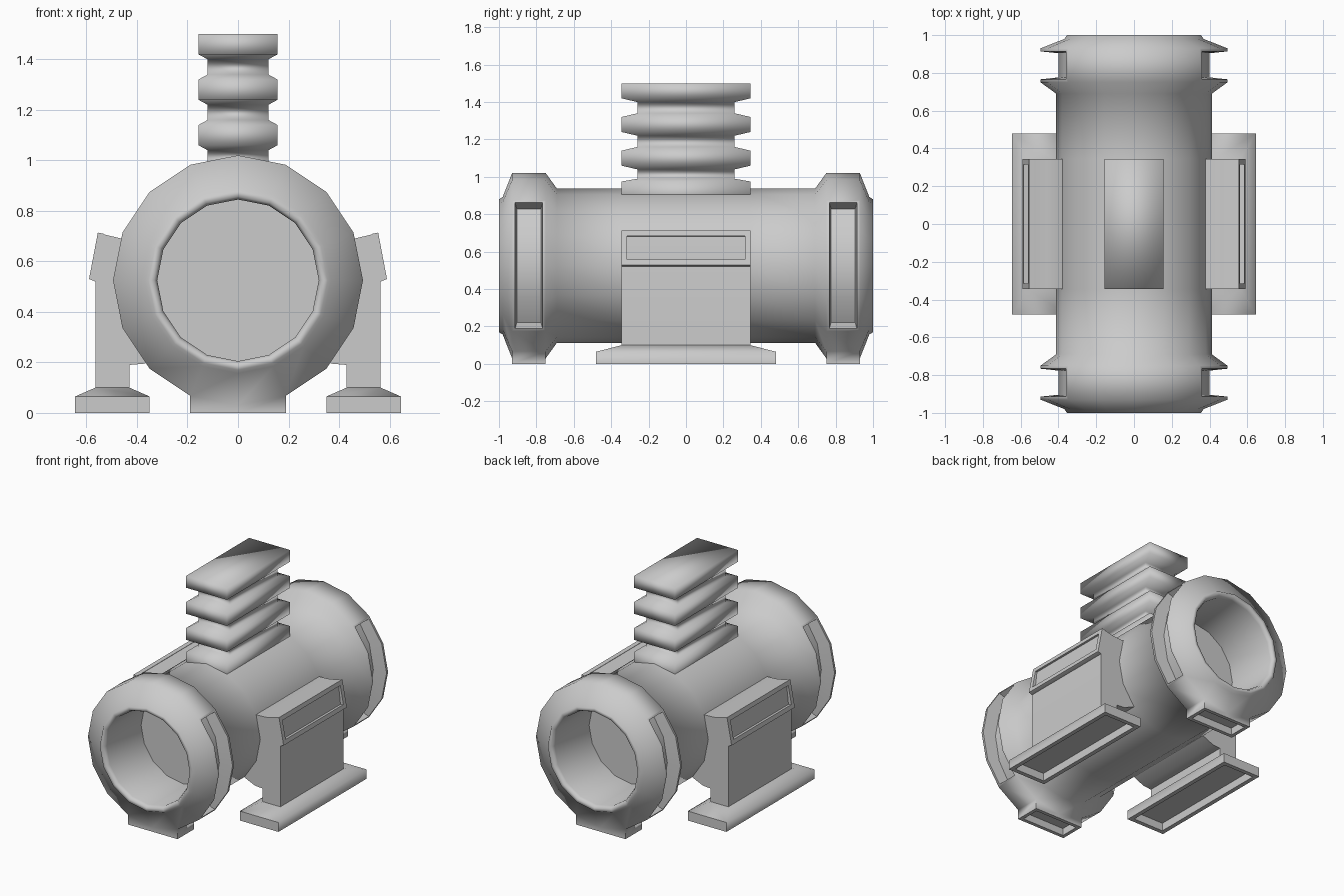
import bpy, bmesh, math
from mathutils import Vector

cube = bpy.data.objects.get("Cube")
if cube:
    bpy.data.objects.remove(cube, do_unlink=True)

grey = bpy.data.materials.new("plain grey")
grey.use_nodes = True
grey.diffuse_color = (0.6, 0.6, 0.6, 1)
grey.node_tree.nodes["Principled BSDF"].inputs["Base Color"].default_value = (0.6, 0.6, 0.6, 1)

AXIS_Z = 0.525   # height of the tube axis
SIDES = 16
HALF = 0.345     # half length of the middle block


def finish(name, bm, angle=75, mirror=False):
    bmesh.ops.recalc_face_normals(bm, faces=bm.faces)
    mesh = bpy.data.meshes.new(name)
    bm.to_mesh(mesh)
    bm.free()
    mesh.materials.append(grey)
    ob = bpy.data.objects.new(name, mesh)
    bpy.context.collection.objects.link(ob)
    bpy.ops.object.select_all(action="DESELECT")
    ob.select_set(True)
    bpy.context.view_layer.objects.active = ob
    if angle >= 180:
        bpy.ops.object.shade_smooth()
    else:
        bpy.ops.object.shade_smooth_by_angle(angle=math.radians(angle))
    if mirror:
        ob.modifiers.new("mirror", "MIRROR")
    return ob


def loft(bm, rings):
    """Skin a list of point rings and cap both ends."""
    loops = [[bm.verts.new(p) for p in ring] for ring in rings]
    for a, b in zip(loops, loops[1:]):
        for i in range(len(a)):
            j = (i + 1) % len(a)
            bm.faces.new((a[i], a[j], b[j], b[i]))
    caps = [bm.faces.new(loops[0]), bm.faces.new(loops[-1])]
    bmesh.ops.recalc_face_normals(bm, faces=bm.faces)
    return caps


def rect(cx, hx, hy, z):
    return [(cx + sx * hx, sy * hy, z) for sx, sy in ((-1, -1), (1, -1), (1, 1), (-1, 1))]


def extrude(bm, faces):
    """Extrude a face region; return its new faces and vertices."""
    geom = bmesh.ops.extrude_face_region(bm, geom=faces)["geom"]
    new_faces = [g for g in geom if isinstance(g, bmesh.types.BMFace)]
    bmesh.ops.delete(bm, geom=[f for f in faces if f.is_valid], context="FACES_ONLY")
    return new_faces, [g for g in geom if isinstance(g, bmesh.types.BMVert)]


def sink(bm, faces, margin, move):
    """Inset a face region and push it along a vector."""
    bm.normal_update()
    bmesh.ops.inset_region(bm, faces=faces, thickness=margin, use_even_offset=True)
    _, verts = extrude(bm, faces)
    bmesh.ops.translate(bm, verts=verts, vec=Vector(move))


# Tube with flared collars and blind bores at both ends
end = [(-0.6, 0.32), (-0.975, 0.32), (-1.0, 0.332), (-1.0, 0.355), (-0.98, 0.368),
       (-0.93, 0.495), (-0.75, 0.495), (-0.69, 0.412), (-HALF, 0.412)]
profile = end + [(-y, r) for y, r in reversed(end)]
bm = bmesh.new()
loft(bm, [[(r * math.sin(math.tau * i / SIDES), y, AXIS_Z + r * math.cos(math.tau * i / SIDES))
           for i in range(SIDES)] for y, r in profile])
bm.normal_update()

for end_sign in (-1, 1):
    def collar_faces(test):
        bm.normal_update()
        return [f for f in bm.faces
                if abs(f.calc_center_median().y - end_sign * 0.84) < 0.01 and test(f.normal)]

    # Pockets on both sides of the collar
    for side in (-1, 1):
        faces = collar_faces(lambda n: n.x * side > 0.7)
        bmesh.ops.inset_region(bm, faces=faces, thickness=0.016, use_even_offset=True)
        _, verts = extrude(bm, faces)
        for v in verts:
            v.co.x *= 0.81
            v.co.z = AXIS_Z + (v.co.z - AXIS_Z) * 0.9
            v.co.y += 0.01 * (1 if v.co.y < end_sign * 0.84 else -1)

    # Hollow foot below the collar
    faces, verts = extrude(bm, collar_faces(lambda n: n.z < -0.9))
    for v in verts:
        v.co.z = 0
    sink(bm, faces, 0.025, (0, 0, 0.05))
finish("tube_body", bm)

# Ribbed stack on top
WIDE, NARROW = (0.157, HALF), (0.12, 0.26)
levels = [(WIDE, 0.85), (WIDE, 0.975), (NARROW, 0.99)]
for base in (1.04, 1.22, 1.4):
    levels += [(NARROW, base), (WIDE, base + 0.02), (WIDE, base + 0.1)]
    if base < 1.4:
        levels.append((NARROW, base + 0.12))
bm = bmesh.new()
loft(bm, [rect(0, w[0], w[1], z) for w, z in levels])
finish("ribbed_stack", bm, 180)

# Side legs, mirrored
section = [(0.28, 0.235), (0.37, 0.195), (0.43, 0.19), (0.43, 0.09), (0.565, 0.09),
           (0.565, 0.53), (0.545, 0.71), (0.46, 0.69), (0.36, 0.685), (0.28, 0.6)]
bm = bmesh.new()
loft(bm, [[(x, y, z) for x, z in section] for y in (-HALF, HALF)])
finish("side_leg", bm, 60, mirror=True)

# Tilted window frames on the legs
frame = [(0.54, 0.52), (0.565, 0.52), (0.59, 0.53), (0.555, 0.714), (0.53, 0.709)]
bm = bmesh.new()
loft(bm, [[(x, y, z) for x, z in frame] for y in (-HALF, HALF)])
bm.normal_update()
outer = max(bm.faces, key=lambda f: f.calc_center_median().x + f.normal.x)
sink(bm, [outer], 0.03, (-0.03, 0, -0.006))
finish("side_window_frame", bm, 60, mirror=True)

# Long hollow feet under the legs
bm = bmesh.new()
caps = loft(bm, [rect(0.4975, 0.1475, 0.48, 0), rect(0.4975, 0.1475, 0.48, 0.065),
                 rect(0.4975, 0.0675, HALF, 0.1)])
sink(bm, [caps[0]], 0.03, (0, 0, 0.055))
finish("side_foot", bm, 75, mirror=True)
